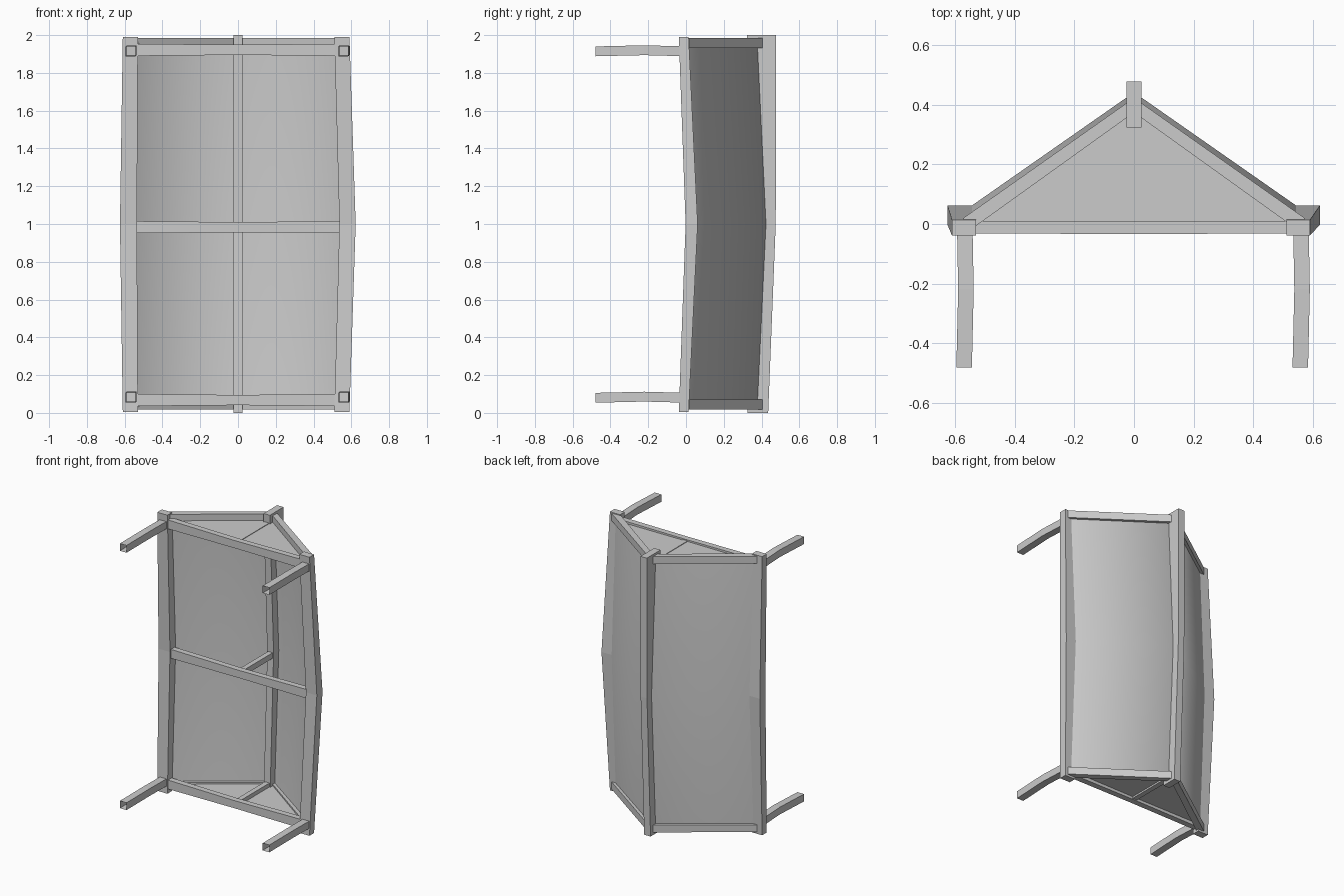
import bpy, bmesh
from mathutils import Vector

cube = bpy.data.objects.get("Cube")
if cube:
    bpy.data.objects.remove(cube)

grey = bpy.data.materials.new("plain grey")
grey.use_nodes = True
COLOUR = (0.6, 0.6, 0.6, 1)
grey.diffuse_color = COLOUR
grey.node_tree.nodes["Principled BSDF"].inputs["Base Color"].default_value = COLOUR

X, Y, Z = Vector((1, 0, 0)), Vector((0, 1, 0)), Vector((0, 0, 1))


def finish(name, bm, normals=True):
    if normals:
        bmesh.ops.recalc_face_normals(bm, faces=bm.faces)
    mesh = bpy.data.meshes.new(name)
    bm.to_mesh(mesh)
    bm.free()
    mesh.materials.append(grey)
    obj = bpy.data.objects.new(name, mesh)
    bpy.context.collection.objects.link(obj)
    return obj


def beam(name, stations, u, v, open_start=False):
    """Square timber through stations of (centre, half width along u, half width along v)."""
    bm = bmesh.new()
    rings = []
    for centre, hu, hv in stations:
        c = Vector(centre)
        rings.append([bm.verts.new(c + u * hu * su + v * hv * sv)
                      for su, sv in ((-1, -1), (1, -1), (1, 1), (-1, 1))])
    for a, b in zip(rings, rings[1:]):
        for i in range(4):
            j = (i + 1) % 4
            bm.faces.new((a[i], a[j], b[j], b[i]))
    if not open_start:
        bm.faces.new(rings[0])
    bm.faces.new(rings[-1])
    return finish(name, bm)


# Bowed eave beams
beam("right_eave_beam", [((-.57, -.012, .005), .04, .026), ((-.58, .03, 1), .045, .032),
                         ((-.57, -.012, 1.99), .04, .026)], X, Y)
beam("left_eave_beam", [((.55, -.012, .005), .04, .026), ((.58, .03, 1), .043, .032),
                        ((.55, -.012, 1.99), .04, .026)], X, Y)

# Bowed ridge beam
beam("ridge_beam", [((0, .38, 0), .025, .055), ((0, .42, 1), .025, .055),
                    ((0, .4, 2), .025, .077)], X, Y)

# Legs, slightly crooked, open at the foot
for side, sx in (("right", -1), ("left", 1)):
    for level, z in (("lower", .08), ("upper", 1.914)):
        x = sx * .563
        beam(f"{side}_{level}_leg", [((x - .006, -.48, z), .026, .026),
                                     ((x, -.22, z + .006), .026, .026),
                                     ((x - .004, 0, z), .026, .026)], X, Z, True)

# Cross beams and king posts at both ends and the middle
for place, z, y in (("lower", .068, -.01), ("middle", .983, .03), ("upper", 1.922, -.01)):
    beam(f"{place}_cross_beam", [((-.55, y, z), .021, .032), ((0, y - .003, z), .021, .027),
                                 ((.55, y, z), .021, .032)], Y, Z)
    beam(f"{place}_king_post", [((0, y, z), .018, .02), ((0, .38, z), .018, .02)], X, Z)

# Rafters at both gable ends
for side, sx in (("right", -1), ("left", 1)):
    foot, top = Vector((sx * .56, 0, 0)), Vector((0, .398, 0))
    across = (top - foot).cross(Z).normalized()
    for level, z in (("lower", .045), ("upper", 1.958)):
        beam(f"{side}_{level}_rafter", [(foot + Z * z, .023, .026), (top + Z * z, .02, .026)],
             across, Z)

# Roof sheet, one smooth folded surface that bulges at mid length
bm = bmesh.new()
rows = [[bm.verts.new(p) for p in ((-.56, .005 + lift, z), (0, .396 + lift, z), (.56, .005 + lift, z))]
        for z, lift in ((.06, 0), (1, .045), (1.938, 0))]
for a, b in zip(rows, rows[1:]):
    for i in range(2):
        bm.faces.new((a[i + 1], a[i], b[i], b[i + 1]))
for face in bm.faces:
    face.smooth = True
finish("roof_sheet", bm, normals=False)

# Triangular gable panels
for level, z in (("lower", .06), ("upper", 1.938)):
    bm = bmesh.new()
    bm.faces.new([bm.verts.new(p) for p in ((-.55, .005, z), (.55, .005, z), (0, .39, z))])
    finish(f"{level}_gable_panel", bm, normals=False)
